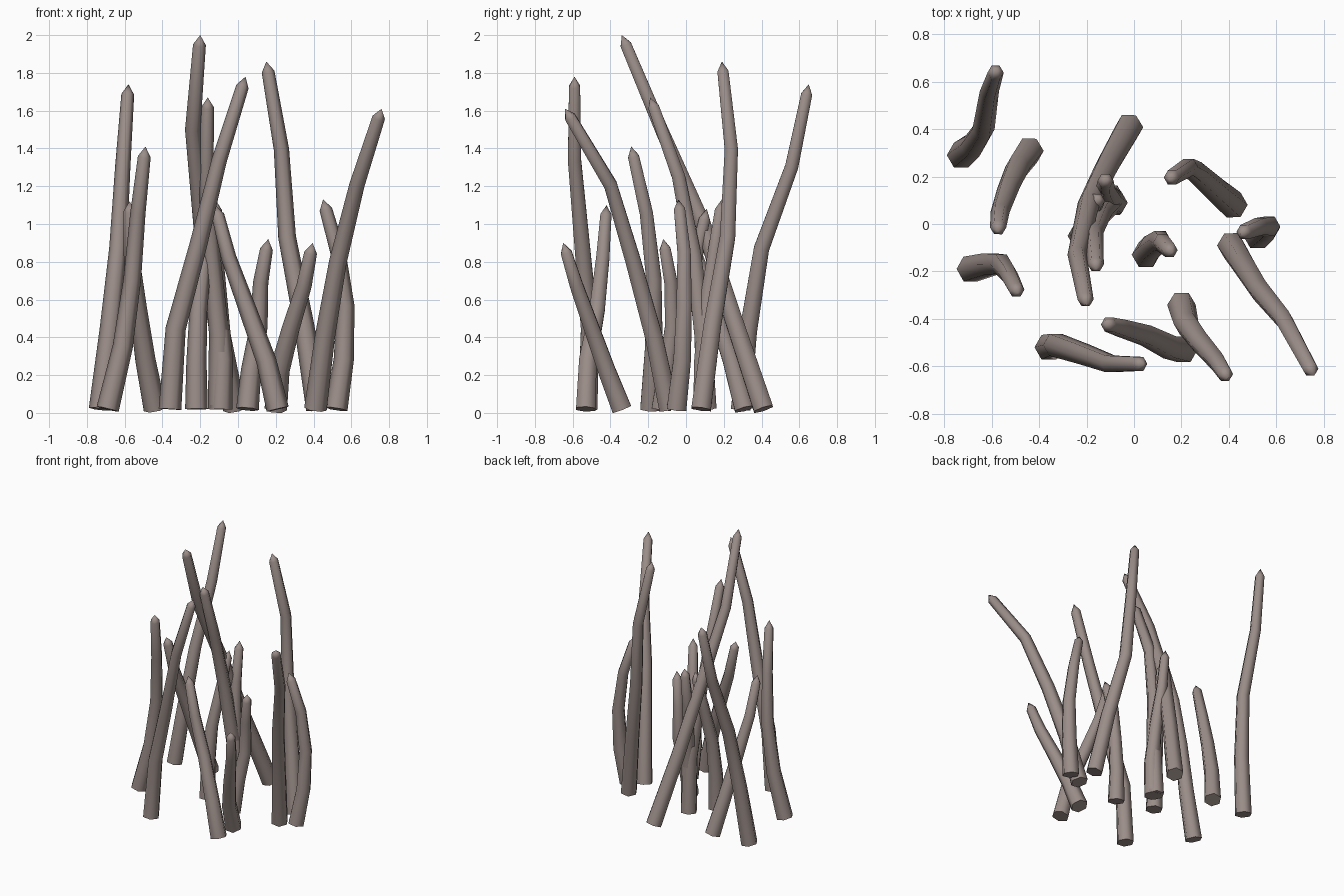
import bpy
import bmesh
import math
from mathutils import Vector

default_cube = bpy.data.objects.get("Cube")
if default_cube:
    bpy.data.objects.remove(default_cube, do_unlink=True)

SIDES = 6
BASE_RADIUS = 0.06
TIP_RADIUS = 0.034
POINT_LENGTH = 0.055

# Weathered wood, shared by every stake
wood = bpy.data.materials.new("weathered_wood")
wood.use_nodes = True
wood_color = (0.33, 0.27, 0.25, 1.0)
wood.diffuse_color = wood_color
shader = wood.node_tree.nodes["Principled BSDF"]
shader.inputs["Base Color"].default_value = wood_color
shader.inputs["Roughness"].default_value = 0.9


def add_ring(bm, center, tangent, radius):
    """Add a ring of vertices square to the path direction."""
    turn = Vector((0, 0, 1)).rotation_difference(tangent)
    ring = []
    for i in range(SIDES):
        angle = math.tau * i / SIDES
        offset = Vector((math.cos(angle), math.sin(angle), 0)) * radius
        ring.append(bm.verts.new(center + turn @ offset))
    return ring


def stake(name, height, *bends):
    """Crooked tapering stake; bends are x, y at equal steps of height."""
    last = len(bends) - 1
    path = [Vector((x, y, max(0.02, height * i / last)))
            for i, (x, y) in enumerate(bends)]
    apex = path[-1].copy()
    end_direction = (apex - path[-2]).normalized()
    path[-1] = apex - end_direction * POINT_LENGTH

    bm = bmesh.new()
    rings = []
    for i, point in enumerate(path):
        before = path[max(i - 1, 0)]
        after = path[min(i + 1, last)]
        radius = BASE_RADIUS + (TIP_RADIUS - BASE_RADIUS) * i / last
        rings.append(add_ring(bm, point, (after - before).normalized(), radius))

    # Flat cut foot, shaft and pointed top
    bm.faces.new(reversed(rings[0]))
    for low, high in zip(rings, rings[1:]):
        for i in range(SIDES):
            j = (i + 1) % SIDES
            bm.faces.new((low[i], low[j], high[j], high[i]))
    top = bm.verts.new(apex)
    for i in range(SIDES):
        bm.faces.new((rings[-1][i], rings[-1][(i + 1) % SIDES], top))

    mesh = bpy.data.meshes.new(name)
    bm.to_mesh(mesh)
    bm.free()
    mesh.materials.append(wood)
    obj = bpy.data.objects.new(name, mesh)
    bpy.context.collection.objects.link(obj)
    bpy.ops.object.select_all(action="DESELECT")
    obj.select_set(True)
    bpy.context.view_layer.objects.active = obj
    bpy.ops.object.shade_smooth_by_angle(angle=math.radians(62))
    return obj


# Stakes on the right side
stake("right_back_tall_stake", 1.74,
      (-.73, .29), (-.68, .33), (-.635, .40), (-.61, .56), (-.58, .65))
stake("right_back_short_stake", 1.12,
      (-.44, .31), (-.49, .24), (-.53, .15), (-.565, .05), (-.575, -.03))
stake("right_middle_stake", 1.41,
      (-.69, -.19), (-.61, -.17), (-.56, -.17), (-.53, -.21), (-.49, -.29))

# Stakes along the front
stake("front_leaning_stake", 1.78,
      (-.36, -.52), (-.33, -.51), (-.21, -.55), (-.10, -.59), (.04, -.59))
stake("front_crossing_stake", 1.1,
      (.21, -.53), (.15, -.52), (.05, -.47), (-.05, -.44), (-.12, -.42))
stake("front_short_stake", 0.9,
      (.20, -.34), (.22, -.42), (.28, -.50), (.35, -.58), (.395, -.65))

# Stakes on the left side
stake("left_leaning_stake", 1.61,
      (.41, -.09), (.46, -.17), (.53, -.28), (.63, -.40), (.76, -.64))
stake("left_bowed_stake", 1.13,
      (.52, -.05), (.56, -.02), (.57, -.01), (.53, -.01), (.45, -.04))
stake("left_back_tall_stake", 1.86,
      (.42, .08), (.35, .14), (.26, .22), (.23, .24), (.15, .19))

# Stakes in the middle cluster
stake("middle_short_stake", 0.92,
      (.05, -.13), (.07, -.10), (.11, -.07), (.12, -.08), (.16, -.12))
stake("middle_tallest_stake", 2.0,
      (-.02, .41), (-.11, .25), (-.19, .09), (-.24, -.13), (-.20, -.34))
stake("middle_leaning_stake", 1.67,
      (-.10, .11), (-.10, .09), (-.14, .04), (-.17, -.04), (-.16, -.19))
stake("middle_back_stake", 1.13,
      (-.09, .09), (-.08, .09), (-.10, .11), (-.12, .15), (-.12, .19))
stake("middle_upright_stake", 1.08,
      (-.22, -.05), (-.22, -.04), (-.21, -.01), (-.18, .05), (-.15, .11))
